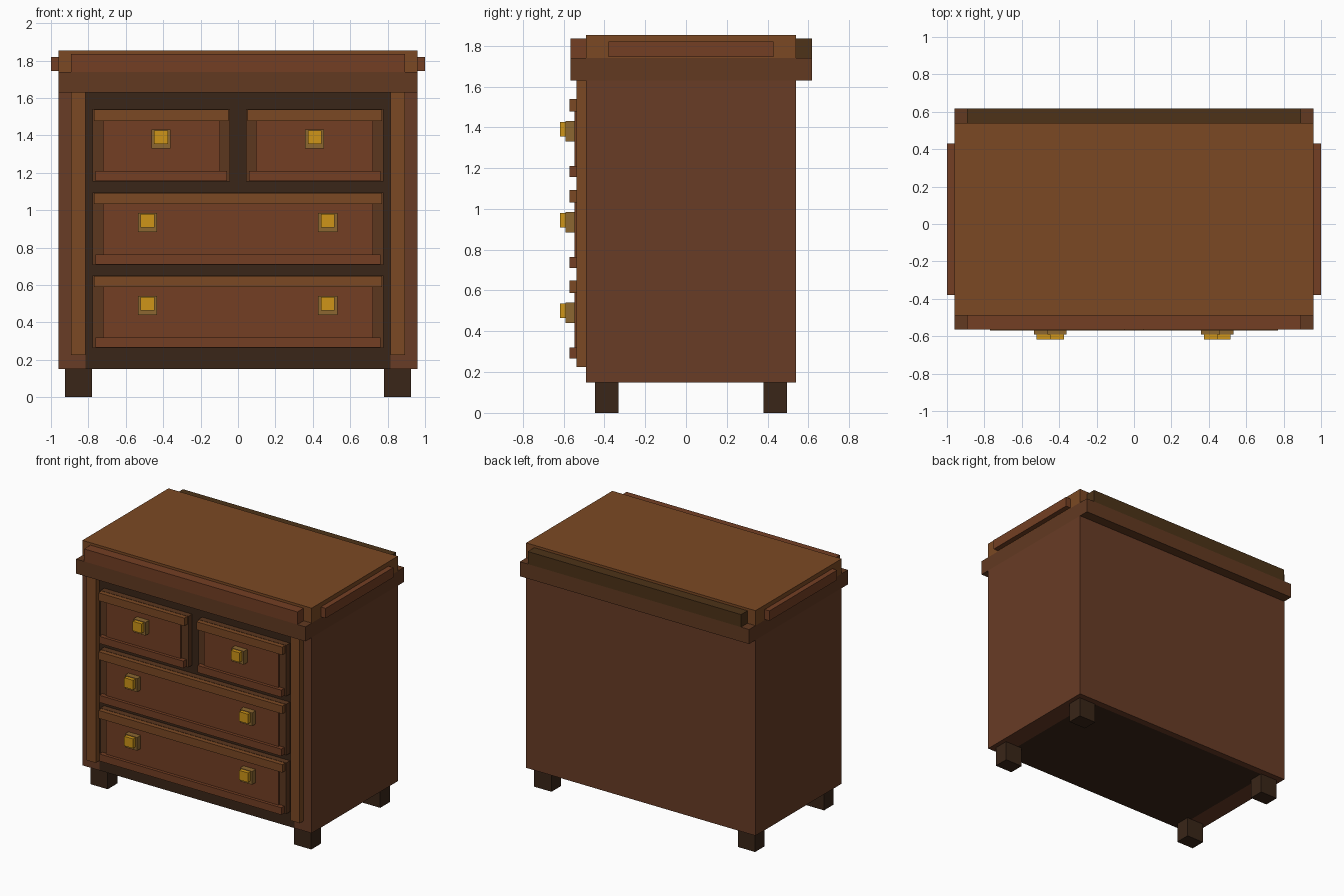
import bpy

if "Cube" in bpy.data.objects:
    bpy.data.objects.remove(bpy.data.objects["Cube"])


def material(name, rgb):
    m = bpy.data.materials.new(name)
    m.diffuse_color = [(c / 255) ** 2.2 for c in rgb] + [1]
    m.use_nodes = True
    m.node_tree.nodes["Principled BSDF"].inputs["Base Color"].default_value = m.diffuse_color
    return m


TOP = material("light_wood", (122, 74, 40))
BODY = material("body_wood", (104, 62, 42))
FRIEZE = material("frieze_wood", (98, 60, 38))
PANEL = material("drawer_wood", (115, 65, 40))
EDGE = material("drawer_edge_wood", (92, 58, 36))
DARK = material("dark_wood", (60, 42, 30))
SHADE = material("back_trim_wood", (78, 54, 30))
PLATE = material("aged_brass", (139, 103, 52))
BRASS = material("brass", (205, 148, 30))


def box(name, x, y, z, mat):
    """Box spanning the given (min, max) ranges."""
    bpy.ops.mesh.primitive_cube_add(size=1)
    o = bpy.context.object
    o.name = name
    o.location = [(a + b) / 2 for a, b in (x, y, z)]
    o.scale = [b - a for a, b in (x, y, z)]
    bpy.ops.object.transform_apply(location=True, rotation=False, scale=True)
    o.data.materials.append(mat)
    return o


def pair(name, x, y, z, mat):
    """The same box on both the right and the left side."""
    box(name + "_right", x, y, z, mat)
    box(name + "_left", (-x[1], -x[0]), y, z, mat)


F, B = -0.49, 0.54  # front and back of the carcass

# Carcass
pair("side_panel", (0.815, 0.96), (F, B), (0.15, 1.63), BODY)
box("carcass_core", (-0.815, 0.815), (F, B - 0.05), (0.25, 1.63), DARK)
box("back_panel", (-0.815, 0.815), (B - 0.05, B), (0.15, 1.63), BODY)
box("bottom_rail", (-0.815, 0.815), (F, B - 0.05), (0.15, 0.25), DARK)
pair("front_post", (0.815, 0.893), (-0.537, F), (0.225, 1.63), TOP)

# Feet
for side, y in (("front", (-0.445, -0.33)), ("back", (0.38, 0.495))):
    pair(side + "_foot", (0.78, 0.925), y, (0, 0.15), DARK)

# Frieze, top slab and edge trims
box("frieze", (-0.96, 0.96), (-0.565, 0.617), (1.63, 1.74), FRIEZE)
box("top_slab", (-0.96, 0.96), (F, B), (1.74, 1.853), TOP)
box("front_trim", (-0.893, 0.893), (-0.565, F), (1.74, 1.835), PANEL)
box("back_trim", (-0.893, 0.893), (B, 0.617), (1.74, 1.835), SHADE)
pair("side_trim", (0.96, 1.0), (-0.38, 0.43), (1.745, 1.82), PANEL)


def drawer(name, x0, x1, top, knobs):
    low = top - 0.387
    box(name + "_front", (x0, x1), (-0.535, F), (low, top), EDGE)
    box(name + "_panel", (x0 + 0.055, x1 - 0.055), (-0.547, -0.535),
        (low + 0.055, top - 0.06), PANEL)
    box(name + "_top_lip", (x0 + 0.008, x1 - 0.008), (-0.57, -0.535),
        (top - 0.062, top - 0.002), TOP)
    box(name + "_bottom_lip", (x0 + 0.016, x1 - 0.016), (-0.57, -0.535),
        (low + 0.003, low + 0.057), PANEL)
    for i, k in enumerate(knobs):
        z = top - 0.16
        box(f"{name}_knob_base_{i}", (k - 0.051, k + 0.051), (-0.59, -0.547),
            (z - 0.05, z + 0.05), PLATE)
        box(f"{name}_knob_{i}", (k - 0.037, k + 0.037), (-0.618, -0.59),
            (z - 0.026, z + 0.046), BRASS)


# Drawers
drawer("top_left_drawer", -0.778, -0.042, 1.54, [-0.412])
drawer("top_right_drawer", 0.042, 0.778, 1.54, [0.41])
drawer("middle_drawer", -0.778, 0.778, 1.094, [-0.483, 0.48])
drawer("bottom_drawer", -0.778, 0.778, 0.65, [-0.483, 0.48])
